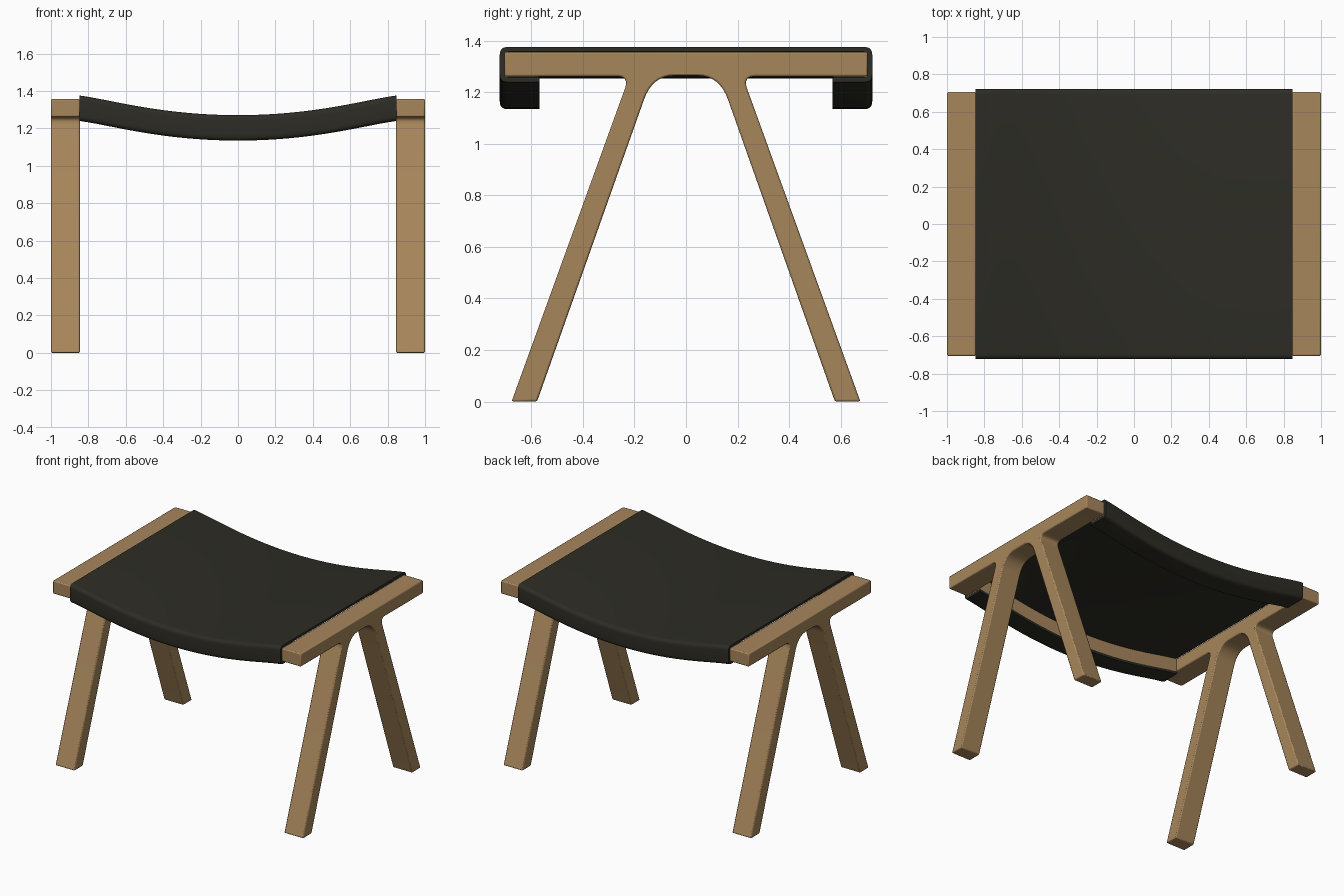
import bpy, bmesh, math
from mathutils import Vector

cube = bpy.data.objects.get("Cube")
if cube:
    bpy.data.objects.remove(cube, do_unlink=True)


def material(name, rgb):
    m = bpy.data.materials.new(name)
    m.use_nodes = True
    m.diffuse_color = (*rgb, 1)
    m.node_tree.nodes["Principled BSDF"].inputs["Base Color"].default_value = (*rgb, 1)
    return m


wood = material("oak wood", (0.39, 0.24, 0.107))
leather = material("dark leather", (0.026, 0.025, 0.018))


def fillet(a, corner, b, n=8):
    """Rounded corner from a to b, bending around the corner point."""
    a, c, b = Vector(a), Vector(corner), Vector(b)
    return [tuple(a * (1 - t) ** 2 + c * 2 * t * (1 - t) + b * t * t)
            for t in (i / n for i in range(n + 1))]


def sweep(name, section, xs, mat, lift=lambda x: 0, bevel=0):
    """Carry a closed (y, z) section along x, raised by lift(x), with capped ends."""
    bm = bmesh.new()
    rings = [[bm.verts.new((x, y, z + lift(x))) for y, z in section] for x in xs]
    n = len(section)
    for r, s in zip(rings, rings[1:]):
        for i in range(n):
            j = (i + 1) % n
            bm.faces.new((r[i], r[j], s[j], s[i]))
    bm.faces.new(rings[0])
    bm.faces.new(rings[-1][::-1])
    bmesh.ops.recalc_face_normals(bm, faces=bm.faces)
    mesh = bpy.data.meshes.new(name)
    bm.to_mesh(mesh)
    bm.free()
    ob = bpy.data.objects.new(name, mesh)
    bpy.context.collection.objects.link(ob)
    mesh.materials.append(mat)
    if bevel:
        mod = ob.modifiers.new("soft edges", "BEVEL")
        mod.width, mod.segments = bevel, 2
        mod.limit_method, mod.angle_limit = "ANGLE", math.radians(40)
    bpy.ops.object.select_all(action="DESELECT")
    ob.select_set(True)
    bpy.context.view_layer.objects.active = ob
    bpy.ops.object.shade_smooth_by_angle(angle=math.radians(35))
    return ob


# Side frames: top beam and two splayed legs in one outline
half = [(0.705, 1.357), (0.705, 1.262)]
half += fillet((0.27, 1.262), (0.22, 1.262), (0.237, 1.215))
half += [(0.677, 0), (0.578, 0)]
half += fillet((0.163, 1.172), (0.13, 1.265), (0.045, 1.265))
outline = half + [(-y, z) for y, z in reversed(half)]
for name, x0, x1 in (("left_frame", 0.845, 1.0), ("right_frame", -1.0, -0.845)):
    sweep(name, outline, (x0, x1), wood, bevel=0.007)


# Sagging line shared by the seat and its rails
W = 0.848
stations = [-W + 2 * W * i / 40 for i in range(41)]


def sag(x):
    t = x / W
    return 1.271 + 0.105 * t * t * (1.15 - 0.15 * t ** 6)


# Leather seat: thin sheet wrapped round the front and back rails
def wrap(edge, top, bottom, end, r):
    return ([(end, bottom)]
            + fillet((edge - r, bottom), (edge, bottom), (edge, bottom + r), 5)
            + fillet((edge, top - r), (edge, top), (edge - r, top), 5))


outer = wrap(0.723, 0, -0.136, 0.568, 0.03)
inner = wrap(0.705, -0.018, -0.118, 0.568, 0.018)
outer += [(-y, z) for y, z in reversed(outer)]
inner += [(-y, z) for y, z in reversed(inner)]
sweep("leather_seat", outer + inner[::-1], stations, leather, sag)

# Curved rails inside the leather wrap
for name, s in (("front_rail", -1), ("back_rail", 1)):
    section = [(s * y, z) for y, z in
               ((0.572, -0.02), (0.7, -0.02), (0.7, -0.117), (0.572, -0.117))]
    sweep(name, section, stations, wood, sag)
